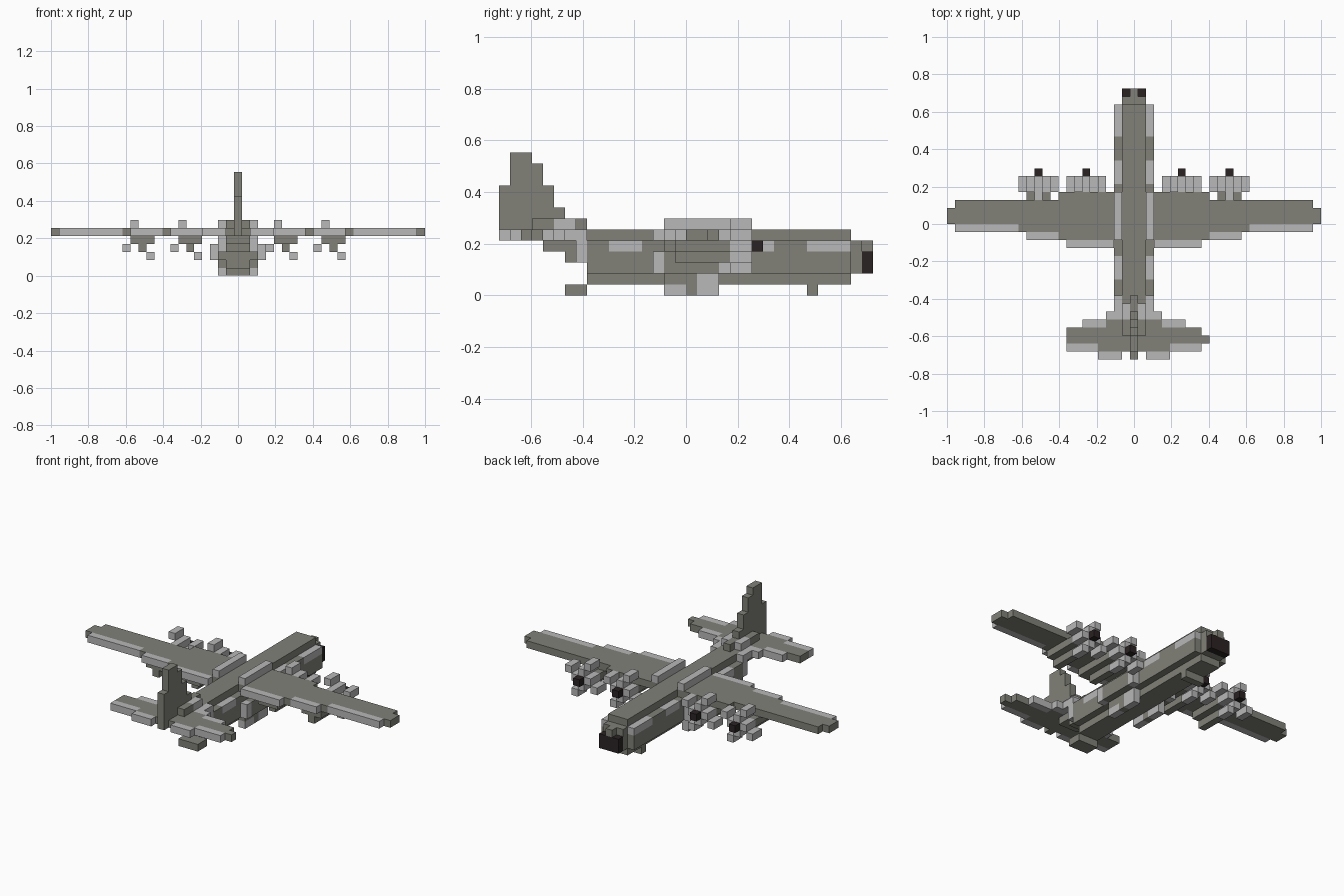
import bpy
import bmesh
from mathutils import Matrix, Vector

if "Cube" in bpy.data.objects:
    bpy.data.objects.remove(bpy.data.objects["Cube"])

U = 2 / 47  # edge length of one block


def material(name, colour):
    m = bpy.data.materials.new(name)
    m.use_nodes = True
    m.diffuse_color = (*colour, 1)
    m.node_tree.nodes["Principled BSDF"].inputs["Base Color"].default_value = (*colour, 1)
    return m


GREY = material("olive grey", (0.22, 0.22, 0.19))
LIGHT = material("light grey", (0.48, 0.48, 0.48))
BLACK = material("near black", (0.023, 0.016, 0.017))


def blocks(name, mat, *boxes, mirror=False):
    """Boxes given as inclusive block ranges (x0, x1, y0, y1, z0, z1)."""
    bm = bmesh.new()
    todo = list(boxes)
    if mirror:
        todo += [(-b[1], -b[0], *b[2:]) for b in boxes]
    for x0, x1, y0, y1, z0, z1 in todo:
        size = Vector((x1 - x0 + 1, y1 - y0 + 1, z1 - z0 + 1)) * U
        mid = Vector(((x0 + x1) / 2, (y0 + y1 + 1) / 2 - 17, (z0 + z1 + 1) / 2)) * U
        bmesh.ops.create_cube(bm, size=1, matrix=Matrix.Translation(mid) @ Matrix.Diagonal((*size, 1)))
    mesh = bpy.data.meshes.new(name)
    bm.to_mesh(mesh)
    bm.free()
    mesh.materials.append(mat)
    obj = bpy.data.objects.new(name, mesh)
    bpy.context.collection.objects.link(obj)
    return obj


# Fuselage: core, belly and stepped tail
blocks("fuselage_core", GREY, (-1, 1, 8, 31, 1, 5))
blocks("fuselage_tail", GREY, (-1, 1, 6, 7, 3, 5), (-1, 1, 4, 5, 4, 5))
blocks("fuselage_sides", GREY, (2, 2, 8, 31, 2, 3), (2, 2, 8, 9, 4, 4), (2, 2, 13, 21, 4, 4),
       (2, 2, 25, 27, 4, 4), mirror=True)
blocks("fuselage_shoulder_highlights", LIGHT, (2, 2, 10, 12, 4, 4), (2, 2, 22, 24, 4, 4),
       (2, 2, 28, 31, 4, 4), mirror=True)
blocks("tail_side_fairings", LIGHT, (2, 2, 7, 7, 3, 4), mirror=True)

# Nose
blocks("nose", GREY, (-1, 1, 32, 32, 2, 4), (0, 0, 33, 33, 4, 4))
blocks("nose_glazing", BLACK, (-1, 1, 33, 33, 2, 3))

# Wings, stepped in outline, with light trailing edges
blocks("wings", GREY, (2, 9, 20, 20, 5, 5), (2, 22, 17, 19, 5, 5), (2, 14, 16, 16, 5, 5),
       (2, 9, 15, 15, 5, 5), (23, 23, 17, 18, 5, 5), mirror=True)
blocks("wing_trailing_edges", LIGHT, (3, 8, 14, 14, 5, 5), (10, 13, 15, 15, 5, 5),
       (15, 22, 16, 16, 5, 5), mirror=True)
blocks("wing_root_ridges", LIGHT, (2, 2, 15, 20, 6, 6), mirror=True)

# Tailplane
blocks("tailplane", GREY, (1, 8, 2, 3, 5, 5), (1, 4, 1, 1, 5, 5), (2, 3, 4, 4, 5, 5), mirror=True)
blocks("tailplane_left_tip", GREY, (9, 9, 2, 2, 5, 5))
blocks("tailplane_edges", LIGHT, (5, 8, 1, 1, 5, 5), (2, 4, 0, 0, 5, 5), (4, 6, 4, 4, 5, 5),
       (2, 3, 5, 5, 5, 5), (2, 2, 6, 7, 5, 5), mirror=True)

# Fin and its root fairing
FIN_TOPS = [9, 12, 12, 11, 9, 7, 6, 6]
blocks("fin", GREY, *[(0, 0, y, y, 5 if y < 4 else 6, top) for y, top in enumerate(FIN_TOPS)])
blocks("fin_root", GREY, (1, 1, 3, 4, 6, 6), mirror=True)
blocks("fin_root_highlight", LIGHT, (1, 1, 5, 6, 6, 6), mirror=True)

# Undercarriage
blocks("wheel_sponsons", GREY, (3, 3, 15, 19, 2, 3), mirror=True)
blocks("sponson_ends", LIGHT, (3, 3, 14, 14, 2, 3), (3, 3, 20, 20, 2, 3), mirror=True)
blocks("main_wheels", GREY, (2, 2, 17, 17, 0, 1), (2, 2, 15, 16, 1, 1), mirror=True)
blocks("main_wheel_ends", LIGHT, (2, 2, 15, 16, 0, 0), (2, 2, 18, 19, 0, 1), mirror=True)
blocks("nose_wheel", GREY, (-1, 1, 28, 28, 0, 0))
blocks("tail_ramp", GREY, (-1, 1, 6, 7, 0, 0))

# Engines: nacelle, cowling, hub and four propeller blades turning one way
for c, label in ((-12, "right_outer"), (-6, "right_inner"), (6, "left_inner"), (12, "left_outer")):
    back = 15 if abs(c) == 6 else 16
    blocks(label + "_nacelle", GREY, (c - 1, c + 1, back, 20, 4, 4), (c, c, 16, 20, 3, 3))
    if abs(c) == 12:
        blocks(label + "_nacelle_top", LIGHT, (c, c, 20, 20, 5, 5))
    blocks(label + "_cowling", LIGHT, (c - 1, c + 1, 21, 22, 4, 4),
           (c, c, 21, 22, 3, 3), (c, c, 21, 22, 5, 5))
    blocks(label + "_hub", BLACK, (c, c, 23, 23, 4, 4))
    dx, dz = -1, 2
    blades = []
    for _ in range(4):
        blades.append((c + dx, c + dx, 21, 22, 4 + dz, 4 + dz))
        dx, dz = -dz, dx
    blocks(label + "_propeller", LIGHT, *blades)
